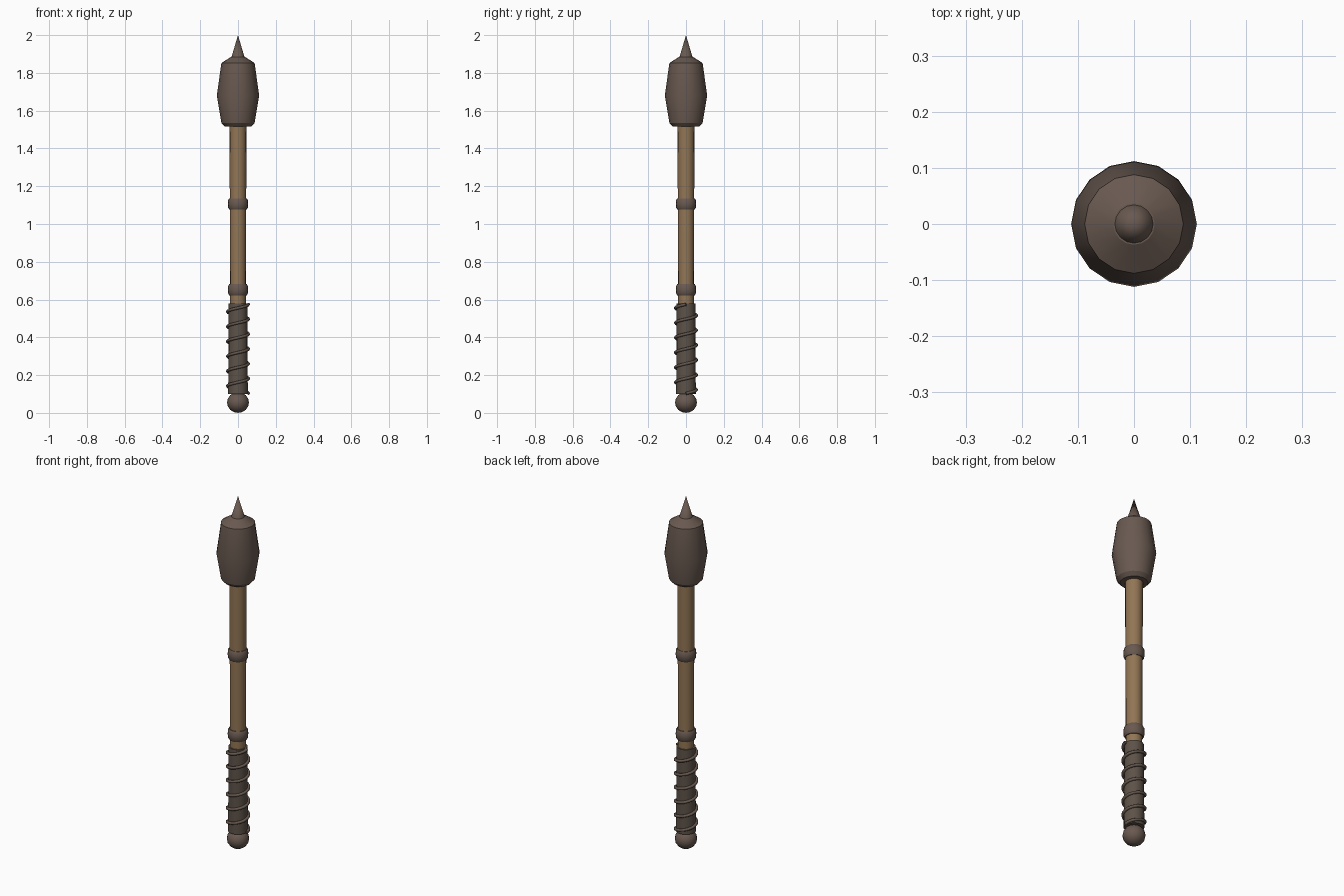
import bpy, bmesh
from math import sin, cos, pi, radians

cube = bpy.data.objects.get("Cube")
if cube:
    bpy.data.objects.remove(cube, do_unlink=True)


def material(name, rgb):
    m = bpy.data.materials.new(name)
    m.use_nodes = True
    m.diffuse_color = (*rgb, 1)
    m.node_tree.nodes["Principled BSDF"].inputs["Base Color"].default_value = (*rgb, 1)
    return m


iron = material("dark iron", (0.14, 0.10, 0.08))
wood = material("wood", (0.29, 0.18, 0.09))
leather = material("grip leather", (0.11, 0.085, 0.066))
cord = material("cord", (0.13, 0.095, 0.075))


def smooth(ob, angle=30):
    bpy.ops.object.select_all(action="DESELECT")
    ob.select_set(True)
    bpy.context.view_layer.objects.active = ob
    bpy.ops.object.shade_smooth_by_angle(angle=radians(angle))


def lathe(name, profile, mat, sides=16):
    """Turn (radius, height) points about z; close both ends."""
    bm = bmesh.new()
    rings = []
    for r, z in profile:
        count = sides if r > 0 else 1
        rings.append([bm.verts.new((r * cos(2 * pi * i / sides), r * sin(2 * pi * i / sides), z))
                      for i in range(count)])
    for low, high in zip(rings, rings[1:]):
        for i in range(sides):
            j = (i + 1) % sides
            if len(high) == 1:
                bm.faces.new((low[i], low[j], high[0]))
            elif len(low) == 1:
                bm.faces.new((low[0], high[j], high[i]))
            else:
                bm.faces.new((low[i], low[j], high[j], high[i]))
    if len(rings[0]) > 1:
        bm.faces.new(rings[0][::-1])
    if len(rings[-1]) > 1:
        bm.faces.new(rings[-1])
    mesh = bpy.data.meshes.new(name)
    bm.to_mesh(mesh)
    bm.free()
    mesh.materials.append(mat)
    ob = bpy.data.objects.new(name, mesh)
    bpy.context.collection.objects.link(ob)
    smooth(ob)
    return ob


# Striking head and its tip
lathe("head", [(0.07, 1.515), (0.088, 1.535), (0.112, 1.68), (0.088, 1.852), (0.037, 1.885)], iron)
lathe("spike", [(0.037, 1.875), (0, 2.0)], iron)

# Handle
lathe("shaft", [(0.041, 0.5), (0.045, 1.53)], wood)
lathe("grip", [(0.052, 0.1), (0.049, 0.58)], leather)

# Collars around the shaft
for name, z in (("lower_collar", 0.652), ("upper_collar", 1.106)):
    lathe(name, [(0.046, z - 0.03), (0.052, z - 0.02), (0.054, z),
                 (0.052, z + 0.02), (0.046, z + 0.03)], iron)

# Round pommel
steps = 8
lathe("pommel", [(0.058 * sin(pi * i / steps) if 0 < i < steps else 0,
                  0.055 - 0.055 * cos(pi * i / steps)) for i in range(steps + 1)], iron)

# Cord spiralling up the grip
turns, per_turn = 6, 16
curve = bpy.data.curves.new("grip_cord", "CURVE")
curve.dimensions = "3D"
curve.bevel_depth = 0.008
curve.bevel_resolution = 2
curve.use_fill_caps = True
spline = curve.splines.new("POLY")
total = turns * per_turn
spline.points.add(total)
for i, point in enumerate(spline.points):
    a = 2 * pi * i / per_turn
    point.co = (0.056 * cos(a), 0.056 * sin(a), 0.103 + 0.472 * i / total, 1)
curve.materials.append(cord)
coil = bpy.data.objects.new("grip_cord", curve)
bpy.context.collection.objects.link(coil)
bpy.ops.object.select_all(action="DESELECT")
coil.select_set(True)
bpy.context.view_layer.objects.active = coil
bpy.ops.object.convert(target="MESH")
smooth(bpy.context.view_layer.objects.active, 50)
